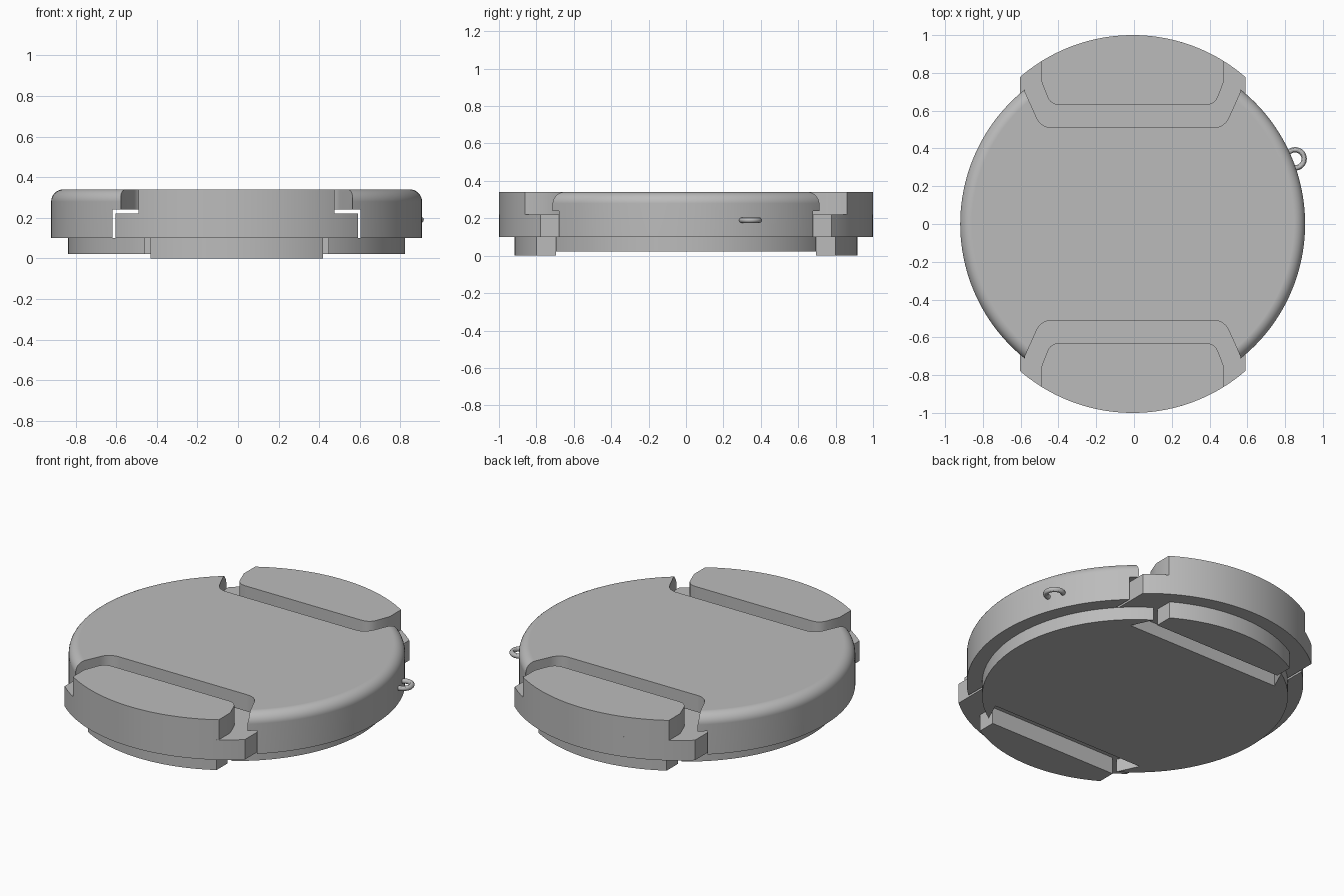
import bpy, bmesh, math
from mathutils import Vector

CX = -0.007          # disc axis in x
R_CAP, R_BASE = 0.913, 0.83
SHIFT = 0.087        # how far the grips stand out past the disc

if "Cube" in bpy.data.objects:
    bpy.data.objects.remove(bpy.data.objects["Cube"], do_unlink=True)

grey = bpy.data.materials.new("light_grey")
grey.use_nodes = True
grey.diffuse_color = (0.5, 0.5, 0.5, 1)
grey.node_tree.nodes["Principled BSDF"].inputs["Base Color"].default_value = grey.diffuse_color


def add_object(name, bm):
    bmesh.ops.recalc_face_normals(bm, faces=bm.faces)
    mesh = bpy.data.meshes.new(name)
    bm.to_mesh(mesh)
    bm.free()
    mesh.materials.append(grey)
    obj = bpy.data.objects.new(name, mesh)
    bpy.context.collection.objects.link(obj)
    return obj


def prism(name, pts, z0, z1, side=1):
    """Extrude an outline upward; side=-1 mirrors it to the front."""
    bm = bmesh.new()
    face = bm.faces.new([bm.verts.new((CX + x, y * side, z0)) for x, y in pts])
    top = bmesh.ops.extrude_face_region(bm, geom=[face])["geom"]
    bmesh.ops.translate(bm, vec=(0, 0, z1 - z0),
                        verts=[v for v in top if isinstance(v, bmesh.types.BMVert)])
    return add_object(name, bm)


def lathe(name, profile, steps=160):
    bm = bmesh.new()
    verts = [bm.verts.new((r, 0, z)) for r, z in profile]
    edges = [bm.edges.new(p) for p in zip(verts, verts[1:])]
    bmesh.ops.spin(bm, geom=verts + edges, cent=(0, 0, 0), axis=(0, 0, 1),
                   angle=math.tau, steps=steps, use_duplicate=False)
    bmesh.ops.remove_doubles(bm, verts=bm.verts, dist=1e-5)
    bmesh.ops.holes_fill(bm, edges=[e for e in bm.edges if e.is_boundary])
    bmesh.ops.translate(bm, verts=bm.verts, vec=(CX, 0, 0))
    return add_object(name, bm)


def rounded(a, b, c, r, n=6):
    """Points of a curve that rounds corner b, starting r before it."""
    a, b, c = Vector(a), Vector(b), Vector(c)
    p, q = b + (a - b).normalized() * r, b + (c - b).normalized() * r
    return [tuple(p.lerp(b, i / n).lerp(b.lerp(q, i / n), i / n)) for i in range(n + 1)]


def mirrored(half):
    """Complete an outline given by its right half."""
    return half + [(-x, y) for x, y in reversed(half)]


def arc(w, radius, n=24):
    """Outer arc of a grip, from x=0 side to half width w."""
    return [(x, math.sqrt(radius ** 2 - x * x) + SHIFT)
            for x in (w * (i + 0.5) / (n + 0.5) for i in range(n + 1))]


def cut(target, cutters):
    for cutter in cutters:
        cutter.hide_render = True
        mod = target.modifiers.new("cut", "BOOLEAN")
        mod.operation, mod.solver, mod.object = "DIFFERENCE", "EXACT", cutter
    bpy.context.view_layer.update()
    depsgraph = bpy.context.evaluated_depsgraph_get()
    mesh = bpy.data.meshes.new_from_object(target.evaluated_get(depsgraph))
    target.modifiers.clear()
    target.data = mesh
    for cutter in cutters:
        bpy.data.objects.remove(cutter, do_unlink=True)


def smooth(obj):
    bpy.ops.object.select_all(action="DESELECT")
    obj.select_set(True)
    bpy.context.view_layer.objects.active = obj
    bpy.ops.object.shade_smooth_by_angle(angle=math.radians(30))


# Cap body with a rounded top edge
FILLET, TOP = 0.06, 0.34
edge = [(R_CAP - FILLET + FILLET * math.cos(t), TOP - FILLET + FILLET * math.sin(t))
        for t in (math.pi / 2 * i / 8 for i in range(9))]
body = lathe("cap_body", [(R_CAP, 0.10)] + edge)

# Channel for the sliding grips and the two top recesses
channel = prism("channel", [(-0.61, -1.2), (0.61, -1.2), (0.61, 1.2), (-0.61, 1.2)], 0.05, 0.24)
recess = mirrored(rounded((0, 0.51), (0.485, 0.51), (0.57, 0.70), 0.06)
                  + [(0.57, 0.70), (0.57, 1.2)])
cut(body, [channel] + [prism("recess", recess, 0.2, 0.5, s) for s in (1, -1)])
smooth(body)
body.modifiers.new("even_normals", "WEIGHTED_NORMAL").keep_sharp = True

# Base plate with a flared notch for each foot
base = lathe("base_plate", [(R_BASE, 0.022), (R_BASE, 0.10)])
notch = mirrored([(0.51, 0.57), (0.45, 0.70), (0.45, 1.0)])
cut(base, [prism("notch", notch, -0.1, 0.2, s) for s in (1, -1)])
smooth(base)

# Spring grips: slider, raised thumb pad and foot on both sides
slider = mirrored(arc(0.597, R_CAP) + [(0.597, 0.30)])
pad = mirrored(arc(0.483, R_CAP) + [(0.483, 0.755)]
               + rounded((0.483, 0.755), (0.435, 0.63), (0, 0.63), 0.05))
foot = mirrored(arc(0.425, R_BASE) + [(0.425, 0.695)])
for side, label in ((-1, "front"), (1, "back")):
    smooth(prism(label + "_grip_slider", slider, 0.10, 0.22, side))
    smooth(prism(label + "_thumb_pad", pad, 0.22, TOP, side))
    smooth(prism(label + "_foot", foot, 0.0, 0.10, side))

# Small ring for a tether cord
bpy.ops.mesh.primitive_torus_add(location=(0.853, 0.345, 0.19), major_radius=0.048,
                                 minor_radius=0.014, major_segments=32, minor_segments=12)
ring = bpy.context.object
ring.name = "tether_ring"
ring.data.materials.append(grey)
smooth(ring)
